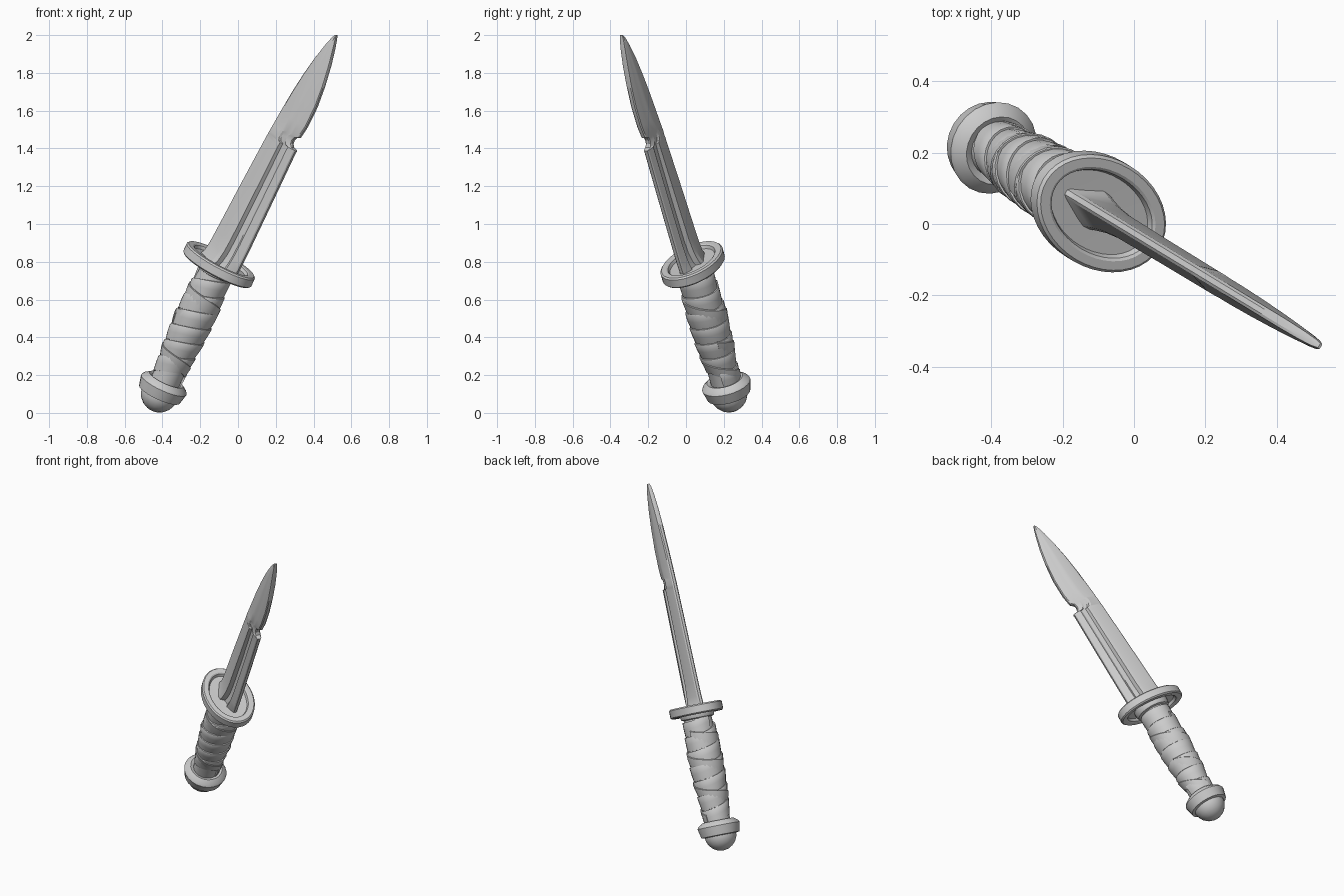
import bpy, bmesh, math
from mathutils import Matrix, Vector

if "Cube" in bpy.data.objects:
    bpy.data.objects.remove(bpy.data.objects["Cube"])

# Tilted frame: local z runs to the tip, local x across the blade, local y through it
axis = Vector((0.405, -0.246, 0.880)).normalized()
thick = Vector((0.519, 0.854, 0)).normalized()
wide = thick.cross(axis).normalized()
FRAME = Matrix.Translation((-0.10, 0.035, 0.785)) @ Matrix((wide, thick, axis)).transposed().to_4x4()


def loft(name, rings, angle=30, closed=False):
    """Skin a list of equal-length point rings, capped unless closed end to end."""
    bm = bmesh.new()
    vs = [[bm.verts.new(FRAME @ Vector(p)) for p in r] for r in rings]
    n = len(vs[0])
    pairs = list(zip(vs, vs[1:])) + ([(vs[-1], vs[0])] if closed else [])
    for a, b in pairs:
        for i in range(n):
            j = (i + 1) % n
            bm.faces.new((a[i], a[j], b[j], b[i]))
    if not closed:
        bm.faces.new(vs[0])
        bm.faces.new(vs[-1])
    bmesh.ops.recalc_face_normals(bm, faces=bm.faces[:])
    me = bpy.data.meshes.new(name)
    bm.to_mesh(me)
    bm.free()
    ob = bpy.data.objects.new(name, me)
    bpy.context.collection.objects.link(ob)
    bpy.ops.object.select_all(action='DESELECT')
    ob.select_set(True)
    bpy.context.view_layer.objects.active = ob
    bpy.ops.object.shade_smooth_by_angle(angle=math.radians(angle))
    return ob


def ellipse(rx, ry, z, n=32):
    return [(rx * math.cos(2 * math.pi * i / n), ry * math.sin(2 * math.pi * i / n), z)
            for i in range(n)]


def interp(table, z):
    for (z0, a), (z1, b) in zip(table, table[1:]):
        if z <= z1:
            t = max(0, (z - z0) / (z1 - z0))
            return a + (b - a) * t
    return table[-1][1]


# Pommel: faceted ball
ball = [ellipse(0.1 * math.sin(a), 0.1 * math.sin(a), -0.776 - 0.1 * math.cos(a), 18)
        for a in [math.radians(d) for d in (4, 20, 38, 56, 74, 92, 112)]]
loft("pommel_ball", ball, 20)

# Pommel: flared ring
ring = [(0.09, -0.785), (0.118, -0.78), (0.122, -0.765), (0.132, -0.722),
        (0.125, -0.71), (0.098, -0.69), (0.085, -0.695), (0.07, -0.705)]
loft("pommel_ring", [ellipse(r, r, z, 24) for r, z in ring])

# Handle core
GRIP = [(-0.72, 0.078), (-0.6, 0.078), (-0.45, 0.092), (-0.3, 0.098), (-0.15, 0.09), (-0.02, 0.084)]
loft("handle_core", [ellipse(r, r, z, 24) for z, r in GRIP])


# Handle wraps: wedge-shaped ribbons wound round the core
def wrap(name, z0, z1, turns, width, lift, tilt, phase):
    rings = []
    steps = int(abs(turns) * 24)
    for i in range(steps + 1):
        f = i / steps
        a = phase + 2 * math.pi * turns * f
        mid = z0 + (z1 - z0) * f + tilt * math.cos(a + 0.6)
        section = []
        for s, h in ((-0.5, -0.01), (-0.5, lift * 0.4), (0, lift * 0.8), (0.45, lift),
                     (0.5, lift * 0.8), (0.5, -0.01)):
            z = min(max(mid + s * width, -0.70), -0.035)
            z += 0.001 * s
            r = interp(GRIP, z) + h
            section.append((r * math.cos(a), r * math.sin(a), z))
        rings.append(section)
    loft(name, rings, 35)


wrap("handle_wrap", -0.67, -0.07, 6.5, 0.088, 0.012, 0.02, 0.4)
wrap("handle_cross_wrap_lower", -0.66, -0.46, -1.2, 0.06, 0.015, 0.02, 2.0)
wrap("handle_cross_wrap_upper", -0.36, -0.14, -1.3, 0.07, 0.015, 0.02, 4.0)

# Collar under the guard
loft("collar", [ellipse(r, r * 0.95, z) for r, z in
                ((0.09, -0.055), (0.105, -0.05), (0.112, -0.03), (0.112, 0.0))])

# Guard: oval ring with a recessed plate on both faces
half = [(0.0, 0.215, 0.155), (0.022, 0.215, 0.155), (0.03, 0.207, 0.147), (0.03, 0.178, 0.122),
        (0.025, 0.17, 0.114), (0.008, 0.163, 0.108), (0.006, 0.06, 0.04)]
profile = [(-z, a, b) for z, a, b in reversed(half[1:])] + half
loft("guard", [ellipse(a, b, z, 40) for z, a, b in profile])

# Blade stations: z, left edge x, right edge x, ridge half thickness, fuller depth
stations = [
    (-0.005, -0.130, 0.120, 0.060, 0.020), (0.03, -0.112, 0.122, 0.050, 0.022),
    (0.08, -0.104, 0.125, 0.041, 0.022), (0.16, -0.098, 0.127, 0.035, 0.020),
    (0.45, -0.080, 0.131, 0.033, 0.018), (0.74, -0.060, 0.134, 0.032, 0.012),
    (0.757, -0.058, 0.136, 0.032, 0.010), (0.763, -0.058, 0.110, 0.032, 0.008),
    (0.778, -0.057, 0.099, 0.032, 0.006), (0.797, -0.055, 0.096, 0.032, 0.004),
    (0.816, -0.053, 0.102, 0.032, 0.002), (0.829, -0.052, 0.123, 0.031, 0.0),
    (0.90, -0.045, 0.135, 0.031, 0.0), (1.02, -0.032, 0.138, 0.029, 0.0),
    (1.14, -0.014, 0.127, 0.026, 0.0), (1.25, 0.008, 0.109, 0.022, 0.0),
    (1.34, 0.032, 0.088, 0.017, 0.0), (1.395, 0.050, 0.073, 0.013, 0.0),
    (1.414, 0.060, 0.067, 0.008, 0.0)]
rings = []
for z, l, r, t, d in stations:
    w = r - l
    edge = min(0.015, t * 0.8)
    lin = edge + (t - edge) * 0.5
    side = [(l, edge * 0.5), (l + 0.04 * w, edge), (l + 0.42 * w, t), (l + 0.52 * w, t * 0.97),
            (l + 0.58 * w, t * 0.9 - d), (l + 0.72 * w, lin - d * 0.6 + 0.001),
            (l + 0.78 * w, lin), (l + 0.97 * w, edge), (r, edge * 0.6)]
    rings.append([(x, y, z) for x, y in side] + [(x, -y, z) for x, y in reversed(side)])
loft("blade", rings, 18)
